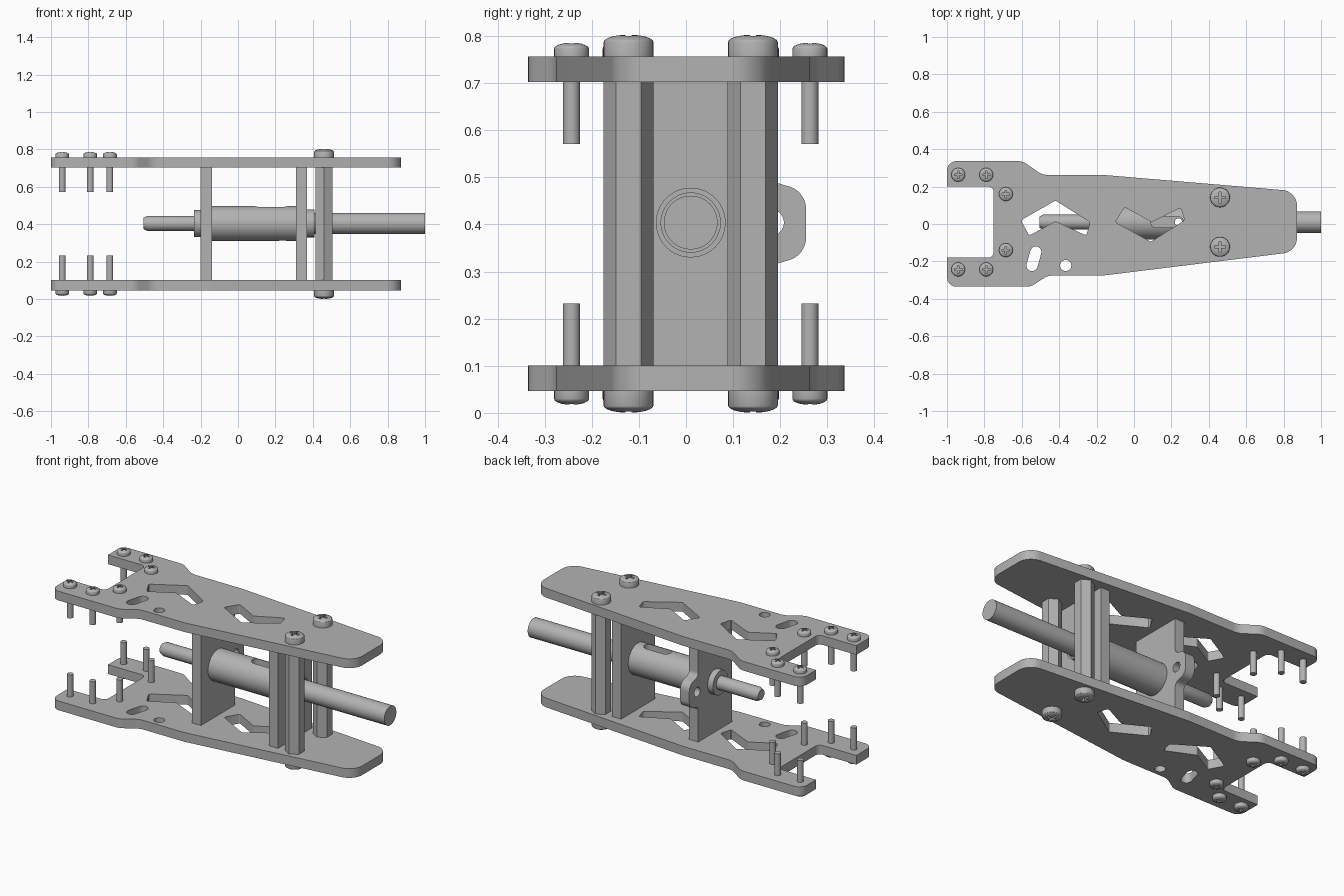
import bpy, bmesh, math
from mathutils import Vector, Matrix

if bpy.data.objects.get("Cube"):
    bpy.data.objects.remove(bpy.data.objects["Cube"])

metal = bpy.data.materials.new("grey metal")
metal.use_nodes = True
GREY = (0.45, 0.45, 0.45, 1)
metal.diffuse_color = GREY
metal.node_tree.nodes["Principled BSDF"].inputs["Base Color"].default_value = GREY

MID = 0.01           # centreline of the mechanism in y
AXIS = 0.404         # shaft height
LOW, HIGH, THICK = 0.046, 0.757, 0.055


def link(name, mesh):
    obj = bpy.data.objects.new(name, mesh)
    bpy.context.collection.objects.link(obj)
    return obj


def smooth(obj):
    bpy.ops.object.select_all(action='DESELECT')
    obj.select_set(True)
    bpy.context.view_layer.objects.active = obj
    bpy.ops.object.shade_smooth_by_angle(angle=math.radians(30))


def finish(name, bm):
    mesh = bpy.data.meshes.new(name)
    bmesh.ops.recalc_face_normals(bm, faces=bm.faces)
    bm.to_mesh(mesh)
    bm.free()
    mesh.materials.append(metal)
    return link(name, mesh)


def rounded(corners, steps=8):
    """Replace each (x, y, radius) corner by a fillet arc."""
    out = []
    for i, (x, y, r) in enumerate(corners):
        p = Vector((x, y))
        a = (Vector(corners[i - 1][:2]) - p).normalized()
        b = (Vector(corners[(i + 1) % len(corners)][:2]) - p).normalized()
        half = a.angle(b) / 2
        if r == 0:
            out.append(p)
            continue
        centre = p + (a + b).normalized() * (r / math.sin(half))
        start = p + a * (r / math.tan(half)) - centre
        end = p + b * (r / math.tan(half)) - centre
        out += [centre + start.lerp(end, k / steps).normalized() * r
                for k in range(steps + 1)]
    return out


def circle(x, y, r, n=24):
    return [(x + r * math.cos(math.tau * k / n), y + r * math.sin(math.tau * k / n))
            for k in range(n)]


def slot(a, b, r, n=10):
    a, b = Vector(a), Vector(b)
    t = math.atan2(b.y - a.y, b.x - a.x)
    ends = [(b, t - math.pi / 2), (a, t + math.pi / 2)]
    return [c + Vector((math.cos(s + math.pi * k / n), math.sin(s + math.pi * k / n))) * r
            for c, s in ends for k in range(n + 1)]


def sheet(name, loops, thick, matrix):
    """Extruded flat outline; loops after the first are holes."""
    curve = bpy.data.curves.new(name, 'CURVE')
    curve.dimensions, curve.fill_mode, curve.extrude = '2D', 'BOTH', thick / 2
    for loop in loops:
        spline = curve.splines.new('POLY')
        spline.points.add(len(loop) - 1)
        for point, p in zip(spline.points, loop):
            point.co = (p[0], p[1], 0, 1)
        spline.use_cyclic_u = True
    temp = link(name + "_curve", curve)
    bpy.context.view_layer.update()
    mesh = bpy.data.meshes.new_from_object(
        temp.evaluated_get(bpy.context.evaluated_depsgraph_get()))
    bpy.data.objects.remove(temp)
    bm = bmesh.new()
    bm.from_mesh(mesh)
    bmesh.ops.remove_doubles(bm, verts=bm.verts, dist=1e-5)
    bm.transform(matrix)
    obj = finish(name, bm)
    smooth(obj)
    return obj


def turned(name, profile, steps=40):
    """Spin (radius, height) points about z."""
    bm = bmesh.new()
    verts = [bm.verts.new((r, 0, h)) for r, h in profile]
    edges = [bm.edges.new(pair) for pair in zip(verts, verts[1:])]
    bmesh.ops.spin(bm, geom=verts + edges, axis=(0, 0, 1), cent=(0, 0, 0),
                   angle=math.tau, steps=steps)
    bmesh.ops.remove_doubles(bm, verts=bm.verts, dist=1e-5)
    return finish(name, bm)


def cut(obj, cutter):
    mod = obj.modifiers.new("cut", 'BOOLEAN')
    mod.operation, mod.solver, mod.object = 'DIFFERENCE', 'EXACT', cutter
    bpy.context.view_layer.objects.active = obj
    bpy.ops.object.modifier_apply(modifier=mod.name)
    bpy.data.objects.remove(cutter)


def box(name, lo, hi):
    bm = bmesh.new()
    size = Vector(hi) - Vector(lo)
    bmesh.ops.create_cube(bm, size=1, matrix=Matrix.Translation((Vector(lo) + Vector(hi)) / 2)
                          @ Matrix.Diagonal((*size, 1)))
    return finish(name, bm)


# Upper and lower side plates
outline = rounded([
    (-1, 0.336, 0.05), (-0.595, 0.336, 0.08), (-0.49, 0.262, 0.1), (-0.16, 0.262, 0.3),
    (0.872, 0.175, 0.085), (0.872, -0.148, 0.085), (-0.16, -0.275, 0.3),
    (-0.46, -0.275, 0.1), (-0.55, -0.335, 0.08), (-1, -0.335, 0.05),
    (-1, -0.18, 0), (-0.75, -0.18, 0.03), (-0.75, 0.2, 0.03), (-1, 0.2, 0)])
peak = rounded([(-0.605, 0.02, 0.015), (-0.42, 0.125, 0.01), (-0.235, 0.01, 0.015),
                (-0.255, -0.062, 0.01), (-0.42, 0.015, 0.01), (-0.56, -0.062, 0.01)], 3)
valley = rounded([(-0.1, 0.01, 0.01), (-0.05, 0.09, 0.01), (0.095, 0.01, 0.01),
                  (0.25, 0.088, 0.01), (0.27, 0.02, 0.015), (0.09, -0.095, 0.01)], 3)
holes = [peak, valley, slot((-0.525, -0.15), (-0.545, -0.222), 0.03),
         circle(-0.365, -0.222, 0.03)]
for name, z in (("lower_plate", LOW + THICK / 2), ("upper_plate", HIGH - THICK / 2)):
    sheet(name, [outline] + holes, THICK, Matrix.Translation((0, 0, z)))

# Upright bearing walls, one with a rounded lug
bottom, top = LOW + THICK, HIGH - THICK
y0, y1 = MID - 0.16, MID + 0.16
lug = rounded([(y0, bottom, 0), (y1, bottom, 0), (y1, 0.31, 0.03), (0.255, 0.335, 0.05),
               (0.255, 0.47, 0.05), (y1, 0.495, 0.03), (y1, top, 0), (y0, top, 0)])
stand = Matrix(((0, 0, 1, -0.17), (1, 0, 0, 0), (0, 1, 0, 0), (0, 0, 0, 1)))
sheet("lug_wall", [lug, circle(0.18, AXIS, 0.028)], 0.06, stand)
box("plain_wall", (0.31, y0, bottom), (0.37, y1, top))

# Hexagonal spacer posts
for side, label in ((1, "back"), (-1, "front")):
    bm = bmesh.new()
    bmesh.ops.create_cone(
        bm, cap_ends=True, segments=6, radius1=0.0535, radius2=0.0535, depth=top - bottom,
        matrix=Matrix.Translation((0.46, MID + side * 0.132, (top + bottom) / 2)))
    post = finish(label + "_spacer", bm)
    # A corner of the hexagon points along y
    if max(abs(v.co.x - 0.46) for v in post.data.vertices) > 0.05:
        c = Vector((0.46, MID + side * 0.132, 0))
        post.data.transform(Matrix.Translation(c) @ Matrix.Rotation(math.pi / 6, 4, 'Z')
                            @ Matrix.Translation(-c))

# Shaft with collars and barrel, turned about its axis
shaft = turned("shaft", [
    (0, -0.505), (0.03, -0.505), (0.04, -0.485), (0.04, -0.235), (0.072, -0.235),
    (0.072, -0.17), (0.093, -0.17), (0.093, 0.34), (0.074, 0.34), (0.074, 0.41),
    (0.063, 0.41), (0.063, 0.395), (0.057, 0.395), (0.057, 1), (0, 1)], 48)
shaft.data.transform(Matrix.Translation((0, MID, AXIS)) @ Matrix.Rotation(math.pi / 2, 4, 'Y'))
for loop, depth, z in ((slot((0.12, MID), (0.235, MID), 0.03), 0.1, AXIS + 0.09),
                       (circle(0.238, MID, 0.02), 0.4, AXIS)):
    cut(shaft, sheet("keyway_cutter", [loop], depth, Matrix.Translation((0, 0, z))))
smooth(shaft)


# Domed screws with a cross recess
def screw(name, r, side, height, shank, length):
    dome = [(r * math.cos(a), side + (height - side) * math.sin(a))
            for a in (math.pi / 2 * k / 6 for k in range(6, -1, -1))]
    dome[0] = (0, height)
    obj = turned(name, dome + [(r, 0), (shank, 0), (shank, -length), (0, -length)], 28)
    for w, d in ((r * 0.55, r * 0.12), (r * 0.12, r * 0.55)):
        cut(obj, box("cross_cutter", (-w, -d, height - r * 0.4), (w, d, height + 0.02)))
    smooth(obj)
    mesh = obj.data
    bpy.data.objects.remove(obj)
    return mesh


small = screw("small_screw", 0.037, 0.016, 0.029, 0.018, 0.186)
large = screw("large_screw", 0.053, 0.03, 0.046, 0.027, 0.1)
spots = [(small, -0.94, 0.253), (small, -0.79, 0.253), (small, -0.685, 0.15),
         (large, 0.46, 0.132)]
for mesh, x, dy in spots:
    for side in (1, -1):
        for level, z, turn in (("upper", HIGH, 0), ("lower", LOW, math.pi)):
            obj = link(level + "_" + mesh.name, mesh)
            obj.location = (x, MID + side * dy, z)
            obj.rotation_euler.x = turn
